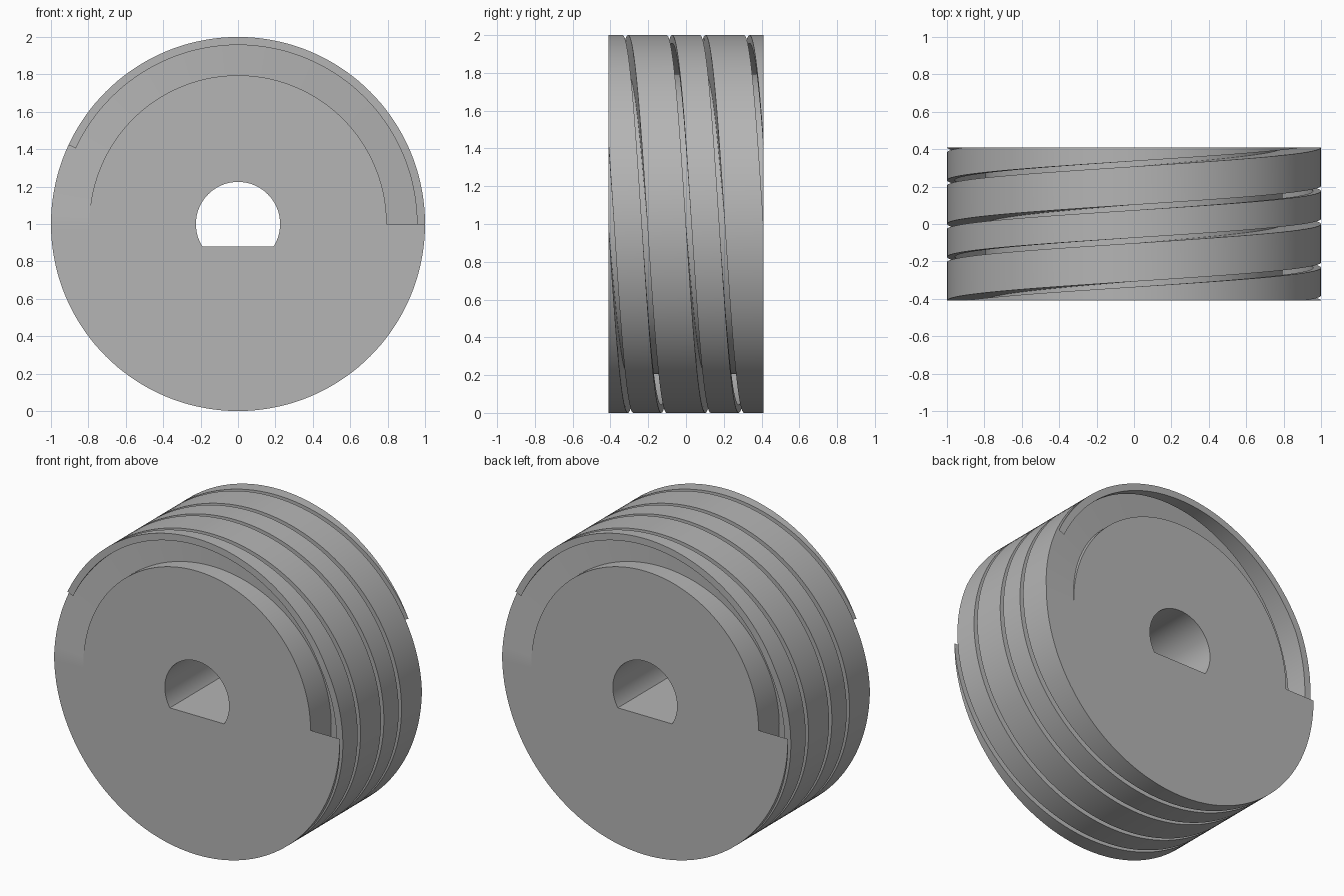
import bpy, bmesh, math

cube = bpy.data.objects.get("Cube")
if cube:
    bpy.data.objects.remove(cube, do_unlink=True)

STEPS = 144                   # segments per turn
HALF = 0.41                   # half the drum width
PITCH = 0.41                  # helix advance per turn
SLIT = PITCH * 10 / STEPS     # gap on each side of the ribbon
CORE_R, RIBBON_R, OUTER_R = 0.795, 0.957, 1.0
BORE_R = 0.225
BORE_FLAT = BORE_R * math.sin(math.radians(32.5))

grey = bpy.data.materials.new("plain_grey")
grey.use_nodes = True
colour = (0.46, 0.46, 0.46, 1)
grey.diffuse_color = colour
grey.node_tree.nodes["Principled BSDF"].inputs["Base Color"].default_value = colour


def clamp(y):
    return max(-HALF, min(HALF, y))


def wound_solid(name, start, end, low, high, inner, outer):
    """Wind a four-cornered section about the y axis from turn start to turn end,
    trimming it to the drum width."""
    bm = bmesh.new()
    previous = None
    for i in range(round(start * STEPS), round(end * STEPS) + 1):
        t = i / STEPS
        a = -2 * math.pi * t
        lo, hi = clamp(low(t)), clamp(high(t))
        section = [bm.verts.new((r * math.cos(a), y, 1 + r * math.sin(a)))
                   for r, y in ((inner(a), lo), (outer, lo), (outer, hi), (inner(a), hi))]
        if previous:
            for k in range(4):
                n = (k + 1) % 4
                bm.faces.new((previous[k], previous[n], section[n], section[k]))
        previous = section
    bmesh.ops.remove_doubles(bm, verts=bm.verts, dist=1e-5)
    bmesh.ops.recalc_face_normals(bm, faces=bm.faces)
    mesh = bpy.data.meshes.new(name)
    bm.to_mesh(mesh)
    bm.free()
    mesh.materials.append(grey)
    obj = bpy.data.objects.new(name, mesh)
    bpy.context.collection.objects.link(obj)
    bpy.ops.object.select_all(action="DESELECT")
    obj.select_set(True)
    bpy.context.view_layer.objects.active = obj
    bpy.ops.object.shade_smooth_by_angle(angle=math.radians(25))
    return obj


def bore_radius(a):
    """Round shaft hole with a flat along its underside."""
    s = math.sin(a)
    return min(BORE_R, BORE_FLAT / -s) if s < 0 else BORE_R


# Core with the D-shaped shaft hole
wound_solid("drum_core", 0, 1, lambda t: -HALF, lambda t: HALF, bore_radius, CORE_R)

# Helical land standing up from the core
wound_solid("helical_land", -1, 1.5,
            lambda t: PITCH * (t - 0.5), lambda t: PITCH * t,
            lambda a: CORE_R, OUTER_R)

# Thin ribbon covering the groove, with a slit along each edge
gap = SLIT / PITCH
wound_solid("groove_ribbon", -0.5 + gap, 2 - gap,
            lambda t: PITCH * (t - 1) + SLIT, lambda t: PITCH * (t - 0.5) - SLIT,
            lambda a: RIBBON_R, OUTER_R)
